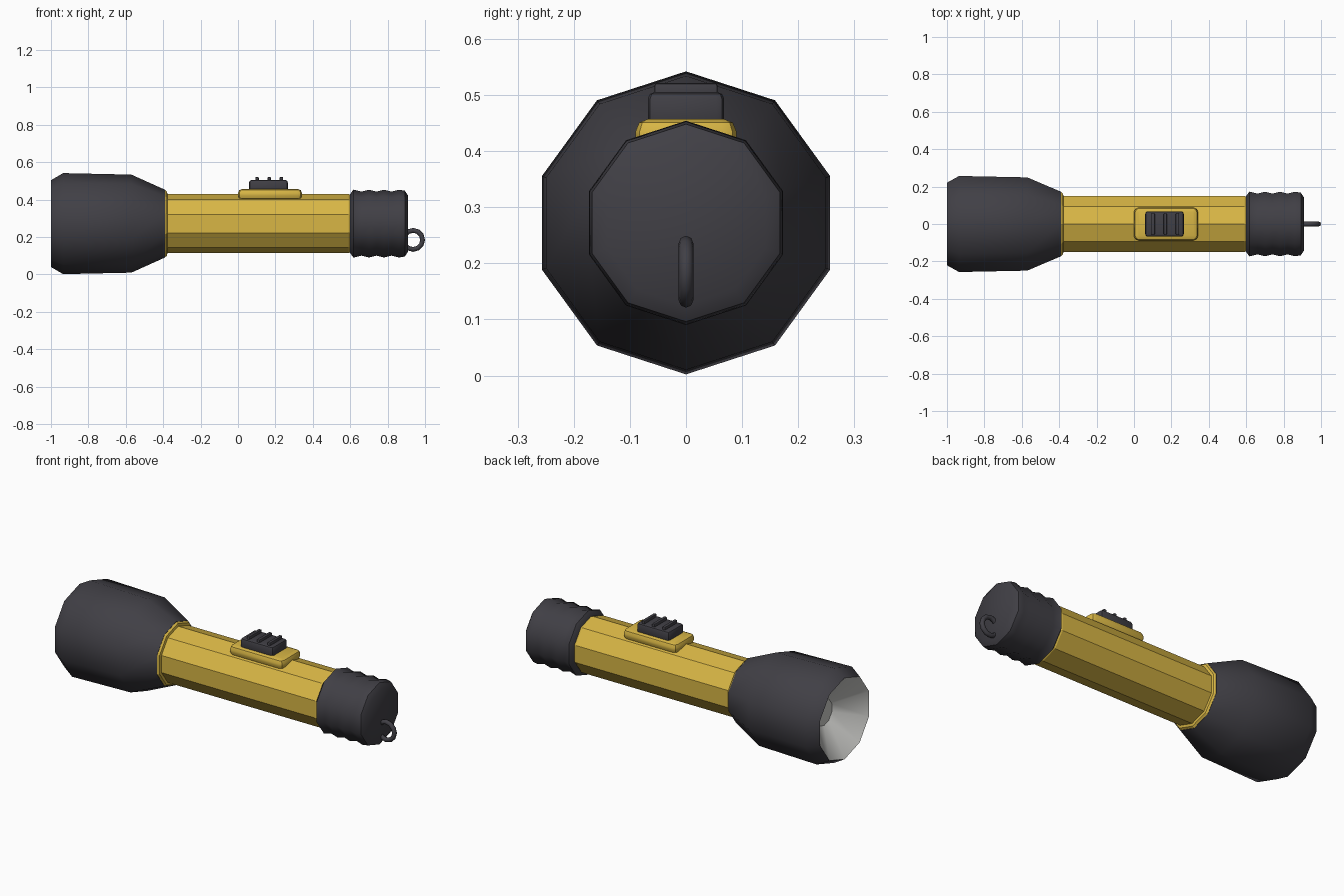
import bpy, bmesh, math
from mathutils import Vector

if "Cube" in bpy.data.objects:
    bpy.data.objects.remove(bpy.data.objects["Cube"])

AXIS_Z = 0.272
SIDES = 10


def material(name, rgb):
    m = bpy.data.materials.new(name)
    m.use_nodes = True
    m.diffuse_color = (*rgb, 1)
    m.node_tree.nodes["Principled BSDF"].inputs["Base Color"].default_value = (*rgb, 1)
    return m


yellow = material("yellow plastic", (0.69, 0.47, 0.06))
black = material("black rubber", (0.052, 0.05, 0.06))
silver = material("silver reflector", (0.6, 0.6, 0.58))


def make_object(name, bm, mat, smooth_angle=None):
    bmesh.ops.recalc_face_normals(bm, faces=bm.faces)
    mesh = bpy.data.meshes.new(name)
    bm.to_mesh(mesh)
    bm.free()
    mesh.materials.append(mat)
    ob = bpy.data.objects.new(name, mesh)
    bpy.context.collection.objects.link(ob)
    if smooth_angle:
        bpy.ops.object.select_all(action="DESELECT")
        ob.select_set(True)
        bpy.context.view_layer.objects.active = ob
        bpy.ops.object.shade_smooth_by_angle(angle=math.radians(smooth_angle))
    return ob


def lathe(name, profile, mat, smooth_angle=None):
    """Turn (x, radius) points around the long axis; radius 0 closes an end."""
    bm = bmesh.new()
    rings = []
    for x, r in profile:
        count = SIDES if r else 1
        turn = [2 * math.pi * i / SIDES for i in range(count)]
        rings.append([bm.verts.new((x, r * math.sin(a), AXIS_Z + r * math.cos(a))) for a in turn])
    for a, b in zip(rings, rings[1:]):
        for i in range(SIDES):
            j = (i + 1) % SIDES
            corners = [a[i % len(a)], a[j % len(a)], b[j % len(b)], b[i % len(b)]]
            bm.faces.new(list(dict.fromkeys(corners)))
    return make_object(name, bm, mat, smooth_angle)


def rounded_box(name, low, high, mat, corner, bevel):
    """Box with corners rounded in plan and softened edges on top and bottom."""
    low, high = Vector(low), Vector(high)
    bm = bmesh.new()
    bmesh.ops.create_cube(bm, size=1)
    for v in bm.verts:
        v.co = (low + high) / 2 + v.co * (high - low)
    upright = [e for e in bm.edges if abs(e.verts[0].co.z - e.verts[1].co.z) > 0.001]
    bmesh.ops.bevel(bm, geom=upright, offset=corner, segments=2, profile=0.5, affect="EDGES")
    flat = [e for e in bm.edges if abs(e.verts[0].co.z - e.verts[1].co.z) < 0.001]
    bmesh.ops.bevel(bm, geom=flat, offset=bevel, segments=2, profile=0.5, affect="EDGES")
    return make_object(name, bm, mat, 35)


# Head with its flared front and the reflector cup inside
lathe("head", [(-1, 0.232), (-0.935, 0.27), (-0.57, 0.262), (-0.39, 0.181), (-0.39, 0.1)], black, 60)
lathe("reflector", [(-1, 0.232), (-0.87, 0.075), (-0.87, 0)], silver, 40)

# Barrel and the collar where it meets the head
lathe("collar", [(-0.392, 0.1), (-0.392, 0.181), (-0.38, 0.172), (-0.377, 0.157)], yellow)
lathe("barrel", [(-0.4, 0.158), (0.59, 0.158), (0.602, 0.153)], yellow)

# Ribbed tail cap
ribs = [(0.6, 0), (0.6, 0.158), (0.617, 0.182)]
ribs += [(0.66 + 0.04 * i, 0.171 if i % 2 == 0 else 0.181) for i in range(6)]
ribs += [(0.892, 0.176), (0.91, 0.148), (0.91, 0)]
lathe("tail_cap", ribs, black, 40)

# Hanging loop on the tail
bm = bmesh.new()
loop_centre = Vector((0.936, 0, 0.185))
loop = []
for i in range(12):
    a = 2 * math.pi * i / 12
    out = Vector((math.cos(a), 0, math.sin(a)))
    ring = []
    for k in range(8):
        t = 2 * math.pi * k / 8
        ring.append(bm.verts.new(loop_centre + out * (0.051 + 0.013 * math.cos(t))
                                 + Vector((0, 0.013 * math.sin(t), 0))))
    loop.append(ring)
for i in range(12):
    a, b = loop[i], loop[(i + 1) % 12]
    for k in range(8):
        n = (k + 1) % 8
        bm.faces.new((a[k], a[n], b[n], b[k]))
make_object("hanging_loop", bm, black, 50)

# Switch housing, sliding button and its grip ridges
rounded_box("switch_base", (0, -0.09, 0.4), (0.342, 0.09, 0.457), yellow, 0.025, 0.022)
rounded_box("switch_button", (0.06, -0.068, 0.44), (0.266, 0.068, 0.505), black, 0.014, 0.012)
for i in range(3):
    x = 0.102 + 0.065 * i
    rounded_box(f"grip_ridge_{i + 1}", (x - 0.009, -0.056, 0.49), (x + 0.009, 0.056, 0.521),
                black, 0.004, 0.004)
